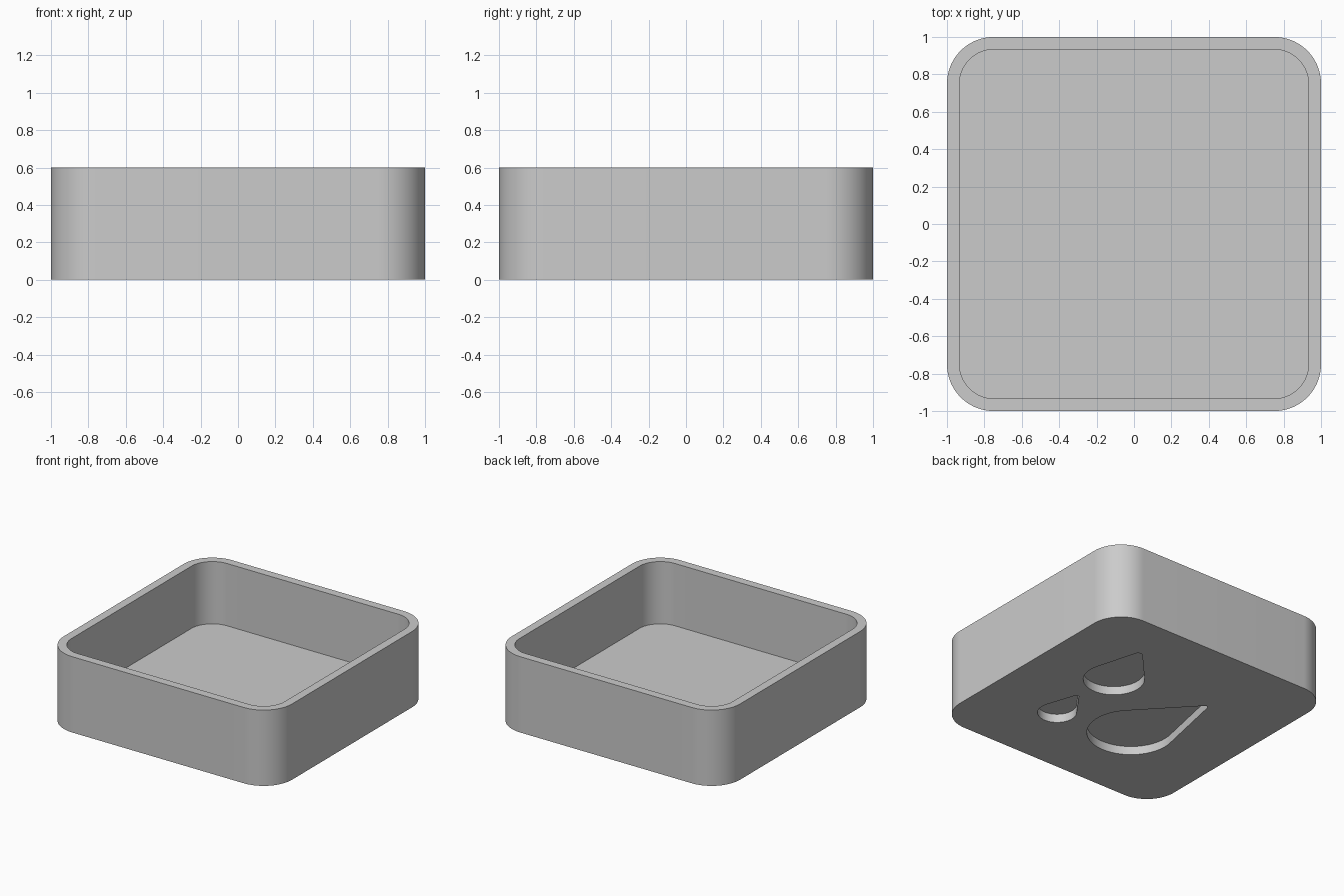
import bpy
import bmesh
from math import pi, cos, sin, acos, atan2, radians
from mathutils import Vector

if "Cube" in bpy.data.objects:
    bpy.data.objects.remove(bpy.data.objects["Cube"])

HEIGHT, FLOOR, RECESS = 0.6, 0.107, 0.067

grey = bpy.data.materials.new("plain grey")
grey.use_nodes = True
color = (0.6, 0.6, 0.6, 1)
grey.diffuse_color = color
grey.node_tree.nodes["Principled BSDF"].inputs["Base Color"].default_value = color


def arc(center, radius, start, end, steps):
    """Points along a circular arc, counter-clockwise."""
    angles = [start + (end - start) * i / steps for i in range(steps + 1)]
    return [Vector((center[0] + radius * cos(a), center[1] + radius * sin(a))) for a in angles]


def rounded_square(half, radius):
    c = half - radius
    points = []
    for i, (sx, sy) in enumerate([(1, 1), (-1, 1), (-1, -1), (1, -1)]):
        points += arc((c * sx, c * sy), radius, i * pi / 2, (i + 1) * pi / 2, 20)
    return points


def teardrop(center, radius, tip, tip_radius):
    """Two circles joined by their outer tangents."""
    axis = Vector(tip) - Vector(center)
    small = Vector(tip) - axis.normalized() * tip_radius
    heading = atan2(axis.y, axis.x)
    spread = acos((radius - tip_radius) / (axis.length - tip_radius))
    return (arc(small, tip_radius, heading - spread, heading + spread, 10)
            + arc(center, radius, heading + spread, heading - spread + 2 * pi, 40))


def prism(name, outline, bottom, top):
    bm = bmesh.new()
    base = bm.faces.new([bm.verts.new((p.x, p.y, bottom)) for p in outline])
    grown = bmesh.ops.extrude_face_region(bm, geom=[base])["geom"]
    bmesh.ops.translate(bm, vec=(0, 0, top - bottom),
                        verts=[v for v in grown if isinstance(v, bmesh.types.BMVert)])
    bmesh.ops.recalc_face_normals(bm, faces=bm.faces)
    mesh = bpy.data.meshes.new(name)
    bm.to_mesh(mesh)
    bm.free()
    mesh.materials.append(grey)
    obj = bpy.data.objects.new(name, mesh)
    bpy.context.collection.objects.link(obj)
    return obj


# Tray body
tray = prism("tray", rounded_square(1, 0.25), 0, HEIGHT)

# Cavity and the three drop-shaped recesses underneath
cutters = [prism("cavity_cutter", rounded_square(0.933, 0.183), FLOOR, HEIGHT + 0.1)]
drops = {
    "large": ((-0.21, -0.284), 0.317, (-0.388, 0.354), 0.02),
    "medium": ((0.374, 0.221), 0.22, (0.471, 0.628), 0.03),
    "small": ((0.38, -0.406), 0.14, (0.424, -0.121), 0.015),
}
for size, shape in drops.items():
    cutters.append(prism(size + "_drop_cutter", teardrop(*shape), -0.1, RECESS))

bpy.context.view_layer.objects.active = tray
tray.select_set(True)
for cutter in cutters:
    cut = tray.modifiers.new(cutter.name, "BOOLEAN")
    cut.operation, cut.solver, cut.object = "DIFFERENCE", "EXACT", cutter
    bpy.ops.object.modifier_apply(modifier=cut.name)
    bpy.data.objects.remove(cutter)

# Smooth corners, crisp rims
bpy.ops.object.shade_smooth_by_angle(angle=radians(30))
